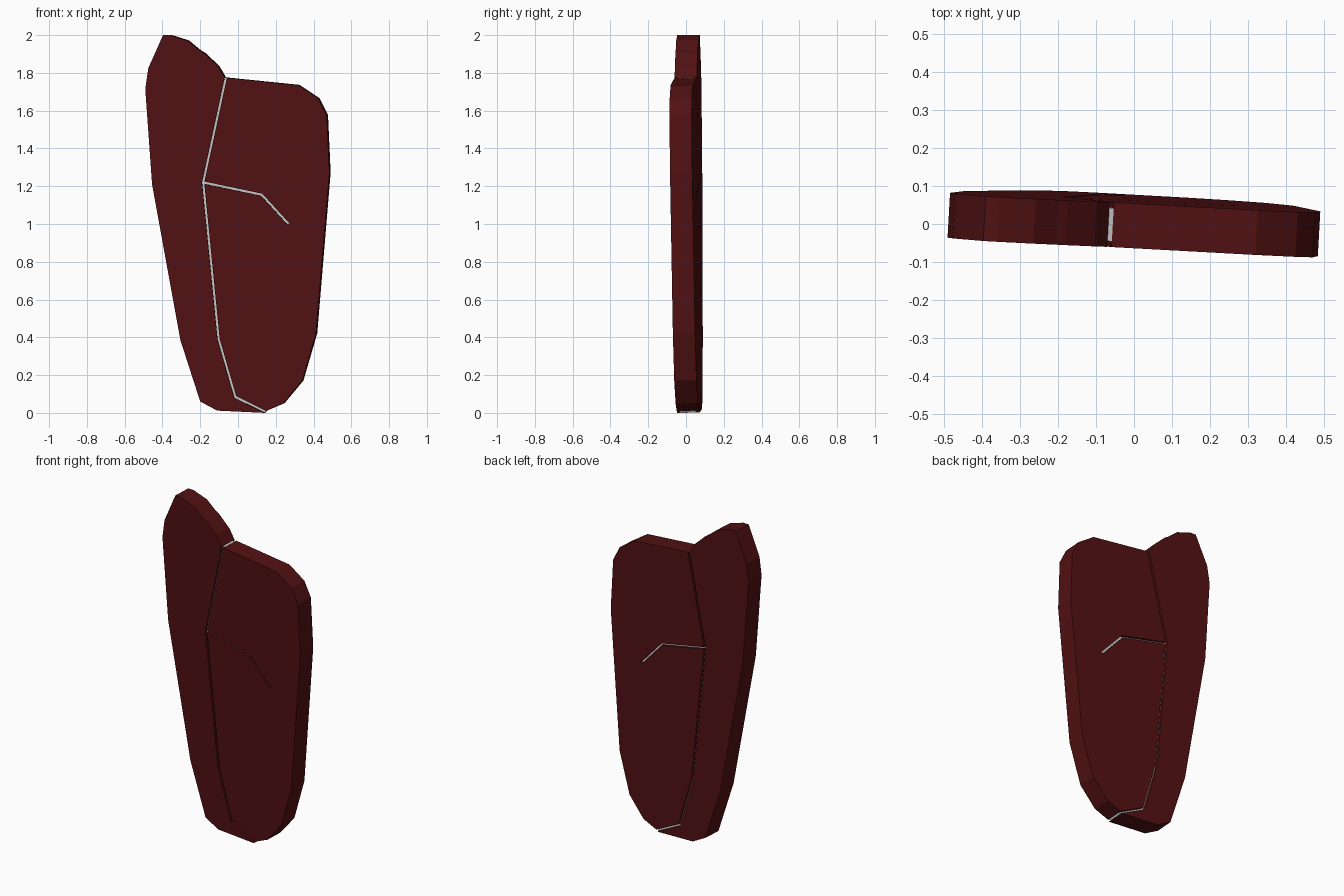
import bpy, bmesh
from mathutils import Vector

cube = bpy.data.objects.get("Cube")
if cube:
    bpy.data.objects.remove(cube, do_unlink=True)


def material(name, rgb):
    m = bpy.data.materials.new(name)
    m.use_nodes = True
    m.diffuse_color = (*rgb, 1)
    bsdf = m.node_tree.nodes["Principled BSDF"]
    bsdf.inputs["Base Color"].default_value = (*rgb, 1)
    bsdf.inputs["Roughness"].default_value = 0.7
    return m


RED = material("dark red", (0.085, 0.0055, 0.006))
GREY = material("light grey", (0.58, 0.58, 0.58))

THICK = 0.118      # slab thickness
GAP = 0.006        # half width of the seams
INSET = 0.015      # depth of the seam grooves
NORMAL = Vector((0.056, 1, 0.013)).normalized()


def offset(path, d):
    """Shift an (x, z) path to its left by d, with mitred corners."""
    pts = [Vector(p) for p in path]
    sides = []
    for a, b in zip(pts, pts[1:]):
        t = (b - a).normalized()
        sides.append(Vector((-t.y, t.x)))
    out = []
    for i, p in enumerate(pts):
        n0, n1 = sides[max(i - 1, 0)], sides[min(i, len(sides) - 1)]
        m = (n0 + n1).normalized()
        out.append(tuple(p + m * (d / m.dot(n0))))
    return out


def slab(name, outline, mat, inset=0.0):
    """Prism standing on the tilted front plane, pushed back along its normal."""
    bm = bmesh.new()
    verts = []
    for x, z in outline:
        z = max(z, 0.0)
        y = -0.041 - 0.056 * x - 0.013 * z
        verts.append(bm.verts.new(Vector((x, y, z)) + NORMAL * inset))
    face = bm.faces.new(verts)
    ext = bmesh.ops.extrude_face_region(bm, geom=[face], use_keep_orig=True)
    moved = [g for g in ext["geom"] if isinstance(g, bmesh.types.BMVert)]
    bmesh.ops.translate(bm, verts=moved, vec=NORMAL * (THICK - 2 * inset))
    bmesh.ops.triangulate(bm, faces=[f for f in bm.faces if len(f.verts) > 4])
    bmesh.ops.recalc_face_normals(bm, faces=bm.faces)
    mesh = bpy.data.meshes.new(name)
    bm.to_mesh(mesh)
    bm.free()
    mesh.materials.append(mat)
    obj = bpy.data.objects.new(name, mesh)
    bpy.context.collection.objects.link(obj)
    return obj


# Seam from the top notch to the bottom tip, and its side branch
seam = [(-0.065, 1.775), (-0.185, 1.22), (-0.103, 0.39), (-0.015, 0.085), (0.145, 0.005)]
branch = [(-0.185, 1.22), (0.125, 1.155), (0.267, 1.0)]

# Tall lobe on the right side of the model
tall_edge = [(-0.11, 0.012), (-0.2, 0.06), (-0.305, 0.385), (-0.455, 1.21),
             (-0.491, 1.715), (-0.475, 1.825), (-0.397, 2.0), (-0.36, 2.0),
             (-0.265, 1.97), (-0.205, 1.92), (-0.18, 1.905), (-0.105, 1.835)]
slab("tall_lobe", offset(seam, -GAP) + tall_edge, RED)

# Wide lobe on the left side, slit along the branch
wide_edge = [(0.24, 0.05), (0.34, 0.17), (0.413, 0.42), (0.484, 1.27),
             (0.47, 1.575), (0.425, 1.665), (0.32, 1.735)]
above = offset(seam[:1] + branch, GAP)
below = offset(branch[::-1] + seam[2:], GAP)
slab("wide_lobe", above + below + wide_edge, RED)

# Pale strips sunk inside the grooves
for name, path in (("seam_strip", seam), ("branch_strip", branch)):
    w = GAP + 0.001
    slab(name, offset(path, w) + offset(path, -w)[::-1], GREY, INSET)
